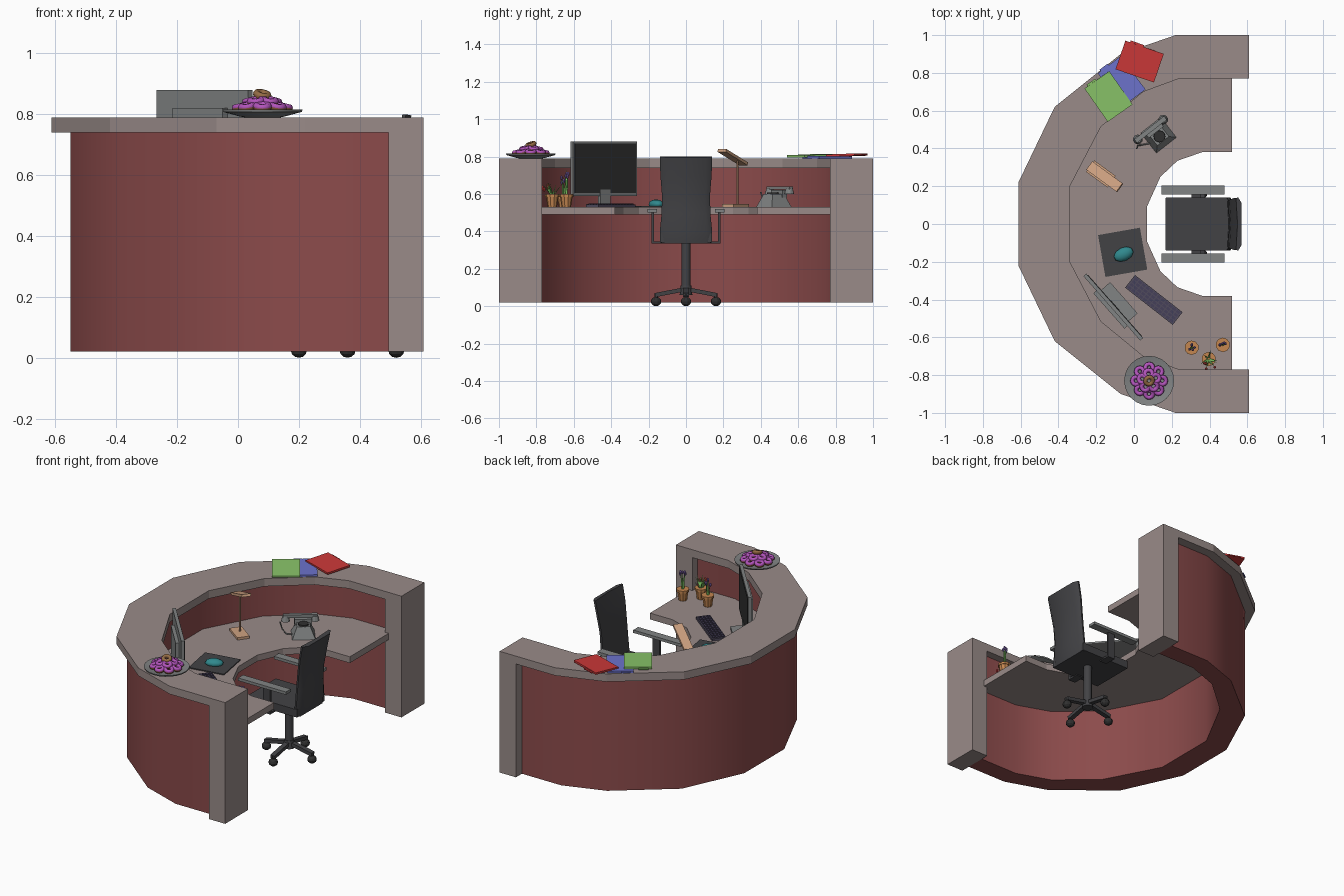
import bpy, bmesh, math, random
from mathutils import Vector

if "Cube" in bpy.data.objects:
    bpy.data.objects.remove(bpy.data.objects["Cube"])
random.seed(3)
R = math.radians
mats = {}

def paint(o, name, col):
    if col is not None:
        if col not in mats:
            mats[col] = bpy.data.materials.new("colour_%d" % len(mats))
            mats[col].diffuse_color = (*col, 1)
        o.data.materials.append(mats[col])
    o.name = name
    return o

def mesh(name, verts, faces, col):
    bm = bmesh.new()
    vs = [bm.verts.new(v) for v in verts]
    for f in faces:
        bm.faces.new([vs[i] for i in f])
    bmesh.ops.recalc_face_normals(bm, faces=bm.faces)
    me = bpy.data.meshes.new(name)
    bm.to_mesh(me)
    bm.free()
    o = bpy.data.objects.new(name, me)
    bpy.context.collection.objects.link(o)
    return paint(o, name, col)

def loft(name, rings, col):
    n, m = len(rings[0]), len(rings)
    faces = [(k*n+i, k*n+(i+1) % n, (k+1)*n+(i+1) % n, (k+1)*n+i) for k in range(m-1) for i in range(n)]
    faces += [tuple(range(n)), tuple(range((m-1)*n, m*n))]
    return mesh(name, [v for r in rings for v in r], faces, col)

def horseshoe(name, outer, inner, z0, z1, col):
    # half outlines run from the +y end to the far -x side, then mirrored
    mir = lambda h: h + [(x, -y) for x, y in reversed(h)]
    pts = mir(outer) + mir(inner)[::-1]
    return loft(name, [[(x, y, z) for x, y in pts] for z in (z0, z1)], col)

def box(name, loc, size, col, rot=(0, 0, 0)):
    bpy.ops.mesh.primitive_cube_add(size=1, location=loc, rotation=[R(a) for a in rot])
    o = bpy.context.object
    o.scale = size
    return paint(o, name, col)

def cone(name, loc, r0, r1, h, col, n=12, rot=(0, 0, 0)):
    bpy.ops.mesh.primitive_cone_add(vertices=n, radius1=r0, radius2=r1, depth=h,
                                    location=loc, rotation=[R(a) for a in rot])
    return paint(bpy.context.object, name, col)

def ball(name, loc, size, col, rot=0):
    bpy.ops.mesh.primitive_uv_sphere_add(segments=10, ring_count=6, radius=1, location=loc, rotation=(0, 0, R(rot)))
    o = bpy.context.object
    o.scale = size
    return paint(o, name, col)

def smooth(o, angle=40):
    bpy.ops.object.select_all(action='DESELECT')
    o.select_set(True)
    bpy.context.view_layer.objects.active = o
    bpy.ops.object.shade_smooth_by_angle(angle=R(angle))

def local(c, yaw, u, v, z):
    a = R(yaw)
    return (c[0]+u*math.cos(a)-v*math.sin(a), c[1]+u*math.sin(a)+v*math.cos(a), z)

STONE, RED = (.32, .26, .25), (.26, .07, .07)
DARK, BLACK, GREY = (.055, .055, .06), (.03, .03, .03), (.22, .23, .23)
TAN, CLAY, TEAL = (.62, .36, .22), (.55, .24, .08), (.03, .25, .27)
PURPLE, BROWN, GREEN = (.45, .09, .5), (.2, .08, .03), (.2, .55, .12)

# Reception counter: top, curved wall, end panels, work surface
horseshoe("counter_top", [(.61, 1), (.22, 1), (-.07, .9), (-.42, .62), (-.612, .22)],
          [(.61, .77), (.24, .77), (.05, .7), (-.175, .515), (-.342, .195)], .74, .79, STONE)
wall_in = [(.495, .82), (.23, .82), (.02, .745), (-.21, .545), (-.39, .205)]
smooth(horseshoe("curved_wall", [(.495, .94), (.22, .94), (-.04, .85), (-.375, .58), (-.55, .2)],
                 wall_in, .02, .74, RED))
for s in (1, -1):
    box("end_panel", (.5525, s*.885, .38), (.115, .23, .72), STONE)
horseshoe("work_surface", [(.52, .77), (.494, .77)] + [(.494, .82)] + wall_in[1:],
          [(.52, .38), (.36, .38), (.23, .335), (.14, .25), (.07, .095)], .49, .53, STONE)

# Office chair
cx = .36
for k in range(4):
    a = k*90
    c, s = math.cos(R(a)), math.sin(R(a))
    box("chair_leg", (cx+.085*c, .085*s, .075), (.165, .03, .022), DARK, (0, 11, a))
    ball("caster", (cx+.16*c, .16*s, .025), (.028, .028, .025), BLACK)
    cone("caster_stem", (cx+.16*c, .16*s, .05), .009, .009, .03, BLACK, 8)
smooth(cone("chair_hub", (cx, 0, .085), .034, .028, .05, DARK))
smooth(cone("chair_column", (cx, 0, .22), .025, .025, .26, DARK))
seat = box("seat", (.34, 0, .365), (.345, .28, .05), DARK)
b = seat.modifiers.new("bevel", 'BEVEL')
b.width, b.segments = .01, 2
back = [(.34, .485, .138), (.40, .495, .138), (.50, .497, .128), (.60, .505, .127), (.70, .52, .135), (.80, .54, .138)]
smooth(loft("backrest", [[(x, -w, z), (x+.012, -w-.002, z), (x+.03, -w*.8, z-.004), (x+.03, w*.8, z-.004),
                          (x+.012, w+.002, z), (x, w, z), (x+.008, 0, z)] for z, x, w in back], DARK))
for s in (1, -1):
    box("armrest", (.312, s*.18, .51), (.335, .05, .018), GREY)
    box("arm_post", (.33, s*.178, .42), (.05, .012, .17), DARK)
    box("arm_bracket", (.33, s*.145, .34), (.05, .078, .012), DARK)

# Monitor with stand
mc, ma = (-.11, -.44), -48.6
box("monitor_casing", (*mc, .735), (.455, .02, .29), GREY, (0, 0, ma))
box("monitor_screen", local(mc, ma, 0, .011, .737), (.435, .004, .265), BLACK, (0, 0, ma))
box("monitor_rear", local(mc, ma, 0, -.018, .73), (.25, .025, .18), GREY, (0, 0, ma))
box("monitor_neck", local(mc, ma, 0, .005, .58), (.07, .02, .09), GREY, (0, 0, ma))
box("monitor_foot", local(mc, ma, 0, .03, .538), (.22, .09, .016), GREY, (0, 0, ma))

# Keyboard, mouse mat and mouse
kc, ka = (.105, -.402), -38
box("keyboard", (*kc, .537), (.32, .085, .014), (.08, .07, .11), (0, 0, ka))
for r in range(4):
    for k in range(12):
        box("key", local(kc, ka, (k-5.5)*.0255, (r-1.5)*.019, .546), (.02, .014, .006), (.06, .05, .1), (0, 0, ka))
box("mouse_mat", (-.06, -.15, .533), (.225, .225, .006), DARK, (0, 0, 10))
smooth(ball("mouse", (-.055, -.16, .545), (.055, .036, .026), TEAL, 25), 60)

# Desk lamp
box("lamp_base", (-.175, .265, .538), (.14, .075, .015), TAN, (0, 0, -36))
cone("lamp_post", (-.18, .275, .66), .006, .006, .24, TAN, 8)
box("lamp_head", (-.155, .25, .797), (.21, .055, .016), TAN, (0, -20, -36))

# Telephone
pc, pa = (.13, .47), 38
cone("phone_body", (*pc, .565), .095, .055, .07, GREY, 4, (0, 0, pa+45))
cone("phone_dial", local(pc, pa, 0, -.008, .602), .032, .03, .012, BLACK, 12)
box("phone_cradle", local(pc, pa, 0, .035, .6), (.1, .03, .04), GREY, (0, 0, pa))
box("handset", local(pc, pa, -.015, .05, .632), (.2, .024, .018), GREY, (0, 0, pa))
for s in (1, -1):
    cone("handset_cup", local(pc, pa, -.015+s*.085, .05, .615), .026, .018, .03, GREY, 10)
cord = [(.015, .4, .61), (.02, .415, .56), (.045, .42, .535), (.1, .43, .54)]
cu = bpy.data.curves.new("phone_cord", 'CURVE')
cu.dimensions, cu.bevel_depth, cu.bevel_resolution = '3D', .004, 1
sp = cu.splines.new('POLY')
sp.points.add(len(cord)-1)
for p, q in zip(sp.points, cord):
    p.co = (*q, 1)
bpy.context.collection.objects.link(paint(bpy.data.objects.new("phone_cord", cu), "phone_cord", GREY))

# Potted plants
for px, py, flower, h in [(.305, -.655, (.2, .12, .4), .13), (.47, -.64, (.2, .12, .4), .14), (.395, -.715, (.6, .05, .05), .07)]:
    cone("pot", (px, py, .56), .025, .034, .06, CLAY, 10)
    cone("pot_rim", (px, py, .592), .038, .038, .014, CLAY, 10)
    wide = h < .1
    for k in range(14 if wide else 5):
        a, lean = random.uniform(0, 6.28), random.uniform(.4, 1) * (.055 if wide else .018)
        tip = Vector((px+lean*math.cos(a), py+lean*math.sin(a), .6+h*random.uniform(.6, .95)))
        sx, sy = -.006*math.sin(a), .006*math.cos(a)
        mesh("leaf", [(px+sx, py+sy, .59), (px-sx, py-sy, .59), tip, (px+.008*math.cos(a), py+.008*math.sin(a), .59)],
             [(0, 1, 2), (1, 3, 2), (3, 0, 2), (0, 3, 1)], GREEN)
        if not wide or k % 4 == 0:
            ball("blossom", tip - Vector((0, 0, .02)), (.007, .007, .012), flower)

# Dish of ring cakes
dx, dy = .08, -.83
dish = [(.06, .79), (.075, .793), (.13, .808), (.132, .816), (.115, .812), (.06, .802)]
smooth(loft("dish", [[(dx+r*math.cos(k*math.pi/12), dy+r*math.sin(k*math.pi/12), z) for k in range(24)]
                     for r, z in dish], GREY))
for n, rad, z in [(8, .07, .822), (5, .038, .84), (1, 0, .86)]:
    for k in range(n):
        a = (k+.3*(n == 5))*2*math.pi/n
        for name, col, dz in [("cake", BROWN, 0), ("icing", PURPLE if n > 1 else (.3, .15, .06), .005)]:
            bpy.ops.mesh.primitive_torus_add(major_segments=12, minor_segments=6, major_radius=.02, minor_radius=.0115,
                                             location=(dx+rad*math.cos(a), dy+rad*math.sin(a), z+dz),
                                             rotation=(-.25*math.sin(a), .25*math.cos(a), 0) if n > 1 else (.3, .2, 0))
            smooth(paint(bpy.context.object, name, col), 80)

# Folders on the counter
for name, x, y, z, w, d, rot, col in [("blue_folder", -.065, .755, .796, .15, .22, 37, (.15, .17, .6)),
                                      ("green_folder", -.135, .675, .805, .16, .215, 35, (.25, .55, .14)),
                                      ("red_folder", .03, .86, .808, .215, .16, -19, (.6, .04, .04))]:
    tilt = 0 if name[0] == "b" else 2
    box(name, (x, y, z), (w, d, .012), col, (tilt, 0, rot))
    box(name + "_tab", local((x, y), rot, -w*.2, d*.5+.004, z), (w*.35, .012, .006), col, (0, 0, rot))

for m in bpy.data.materials:
    if m.users and not m.is_grease_pencil:
        m.use_nodes = True
        m.node_tree.nodes["Principled BSDF"].inputs["Base Color"].default_value = m.diffuse_color
